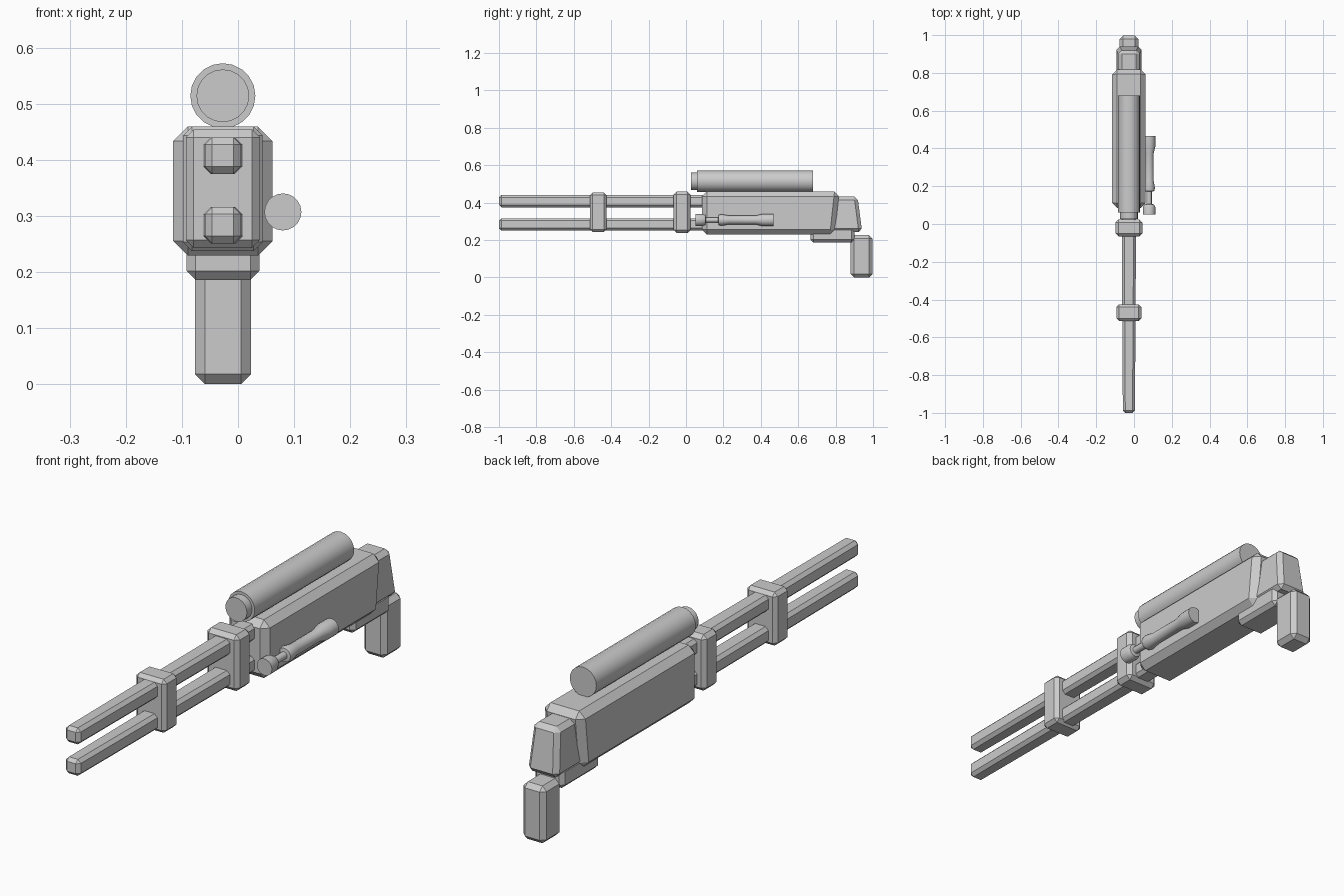
import bpy, bmesh, math
from mathutils import Matrix

if "Cube" in bpy.data.objects:
    bpy.data.objects.remove(bpy.data.objects["Cube"])

GREY = bpy.data.materials.new("plain grey")
GREY.use_nodes = True
GREY.diffuse_color = (0.6, 0.6, 0.6, 1)
GREY.node_tree.nodes["Principled BSDF"].inputs["Base Color"].default_value = (0.6, 0.6, 0.6, 1)
MID = -0.027  # centre plane of the main body


def finish(name, bm):
    bmesh.ops.recalc_face_normals(bm, faces=bm.faces)
    mesh = bpy.data.meshes.new(name)
    bm.to_mesh(mesh)
    bm.free()
    mesh.materials.append(GREY)
    ob = bpy.data.objects.new(name, mesh)
    bpy.context.collection.objects.link(ob)
    bpy.ops.object.select_all(action="DESELECT")
    ob.select_set(True)
    bpy.context.view_layer.objects.active = ob
    bpy.ops.object.shade_smooth_by_angle(angle=math.radians(30))
    return ob


def block(name, width, y, z, bevel, shape=None):
    """Chamfered box; shape(corner, is_back, is_top) adjusts corners first."""
    bm = bmesh.new()
    bmesh.ops.create_cube(bm, size=1)
    for v in bm.verts:
        back, top = v.co.y > 0, v.co.z > 0
        v.co = (v.co.x * width, y[back], z[top])
        if shape:
            shape(v.co, back, top)
        v.co.x += MID
    bmesh.ops.bevel(bm, geom=bm.edges[:], offset=bevel, segments=1,
                    affect="EDGES", clamp_overlap=True)
    return finish(name, bm)


def turned(name, x, z, profile, sides):
    """Solid of revolution along y from (y, radius) pairs."""
    bm = bmesh.new()
    rings = []
    for y, r in profile:
        rings.append([bm.verts.new((x + r * math.cos(a), y, z + r * math.sin(a)))
                      for a in (2 * math.pi * i / sides for i in range(sides))])
    for a, b in zip(rings, rings[1:]):
        for i in range(sides):
            j = (i + 1) % sides
            bm.faces.new((a[i], a[j], b[j], b[i]))
    bm.faces.new(rings[0])
    bm.faces.new(rings[-1])
    return finish(name, bm)


# Main body, with a slightly raked back
def body_shape(co, back, top):
    if back and not top:
        co.y -= 0.025


block("body", 0.177, (0.085, 0.82), (0.229, 0.459), 0.026, body_shape)


# Back block, narrowing toward the top
def back_shape(co, back, top):
    if top:
        co.x *= 0.82
        if back:
            co.y -= 0.025


block("back_block", 0.136, (0.74, 0.942), (0.243, 0.432), 0.018, back_shape)

# Grip and its mount
block("grip_mount", 0.13, (0.665, 0.9), (0.186, 0.27), 0.016)
block("grip", 0.1, (0.88, 0.997), (0.0, 0.226), 0.018)


# Twin barrels, tapering toward the muzzle
def barrel_shape(co, back, top):
    if not back:
        co.x *= 0.82


for name, low in (("lower_barrel", 0.251), ("upper_barrel", 0.375)):
    block(name, 0.078, (-1.0, 0.16), (low, low + 0.065), 0.013, barrel_shape)

# Clamps around both barrels
block("front_clamp", 0.132, (-0.513, -0.425), (0.243, 0.454), 0.014)
block("back_clamp", 0.142, (-0.066, 0.024), (0.237, 0.459), 0.016)

# Top tube with a narrower front cap
turned("top_tube", MID, 0.514, [(0.06, 0.058), (0.68, 0.058)], 20)
turned("top_tube_cap", MID, 0.514, [(0.027, 0.047), (0.07, 0.047)], 20)

# Side cylinder with a knob, neck and flared end
turned("side_cylinder", 0.08, 0.307,
       [(0.05, 0.033), (0.088, 0.033), (0.103, 0.026), (0.106, 0.014),
        (0.172, 0.014), (0.174, 0.027), (0.19, 0.031), (0.228, 0.024),
        (0.375, 0.024), (0.41, 0.033), (0.467, 0.033)], 20)
